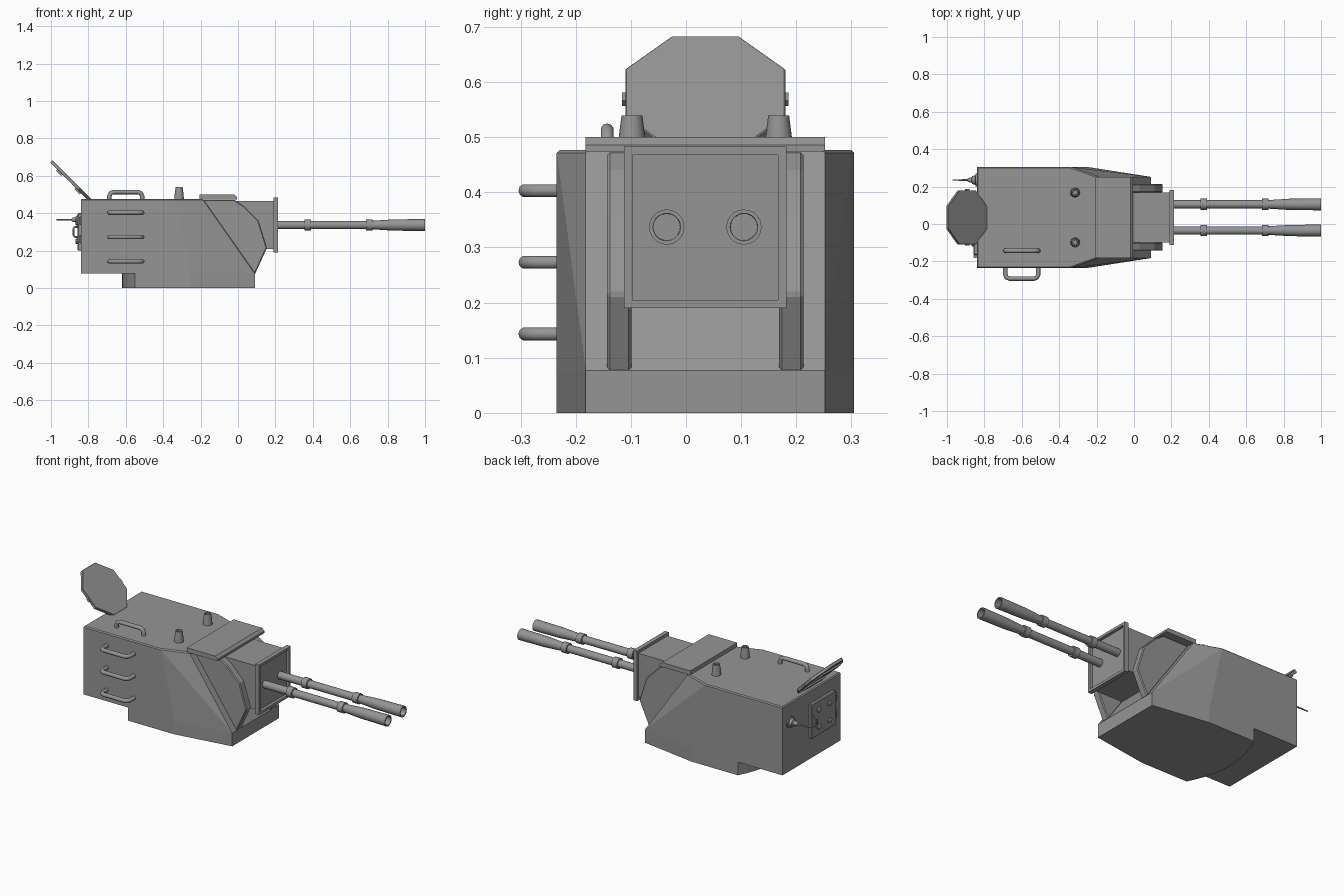
import bpy, bmesh, math
from mathutils import Vector

if "Cube" in bpy.data.objects:
    bpy.data.objects.remove(bpy.data.objects["Cube"])

CY = 0.035  # turret centre line
grey = bpy.data.materials.new("armour grey")
grey.diffuse_color = (0.30, 0.30, 0.30, 1)
grey.use_nodes = True
grey.node_tree.nodes["Principled BSDF"].inputs["Base Color"].default_value = grey.diffuse_color


def finish(name, bm, smooth=False, bevel=0):
    bmesh.ops.recalc_face_normals(bm, faces=bm.faces[:])
    me = bpy.data.meshes.new(name)
    bm.to_mesh(me)
    bm.free()
    ob = bpy.data.objects.new(name, me)
    bpy.context.collection.objects.link(ob)
    me.materials.append(grey)
    if bevel:
        m = ob.modifiers.new("edge", 'BEVEL')
        m.width, m.segments = bevel, 1
    if smooth:
        bpy.ops.object.select_all(action='DESELECT')
        ob.select_set(True)
        bpy.context.view_layer.objects.active = ob
        bpy.ops.object.shade_smooth_by_angle(angle=math.radians(35))
    return ob


def prism(name, pts, offset, bevel=0):
    """Extrude a planar 3D outline along an offset vector."""
    bm = bmesh.new()
    off = Vector(offset)
    a = [bm.verts.new(p) for p in pts]
    b = [bm.verts.new(Vector(p) + off) for p in pts]
    bm.faces.new(a)
    bm.faces.new(b[::-1])
    for i in range(len(a)):
        j = (i + 1) % len(a)
        bm.faces.new((a[i], b[i], b[j], a[j]))
    return finish(name, bm, bevel=bevel)


def box(name, x, y, z, bevel=0):
    pts = [(x[0], y[0], z[0]), (x[1], y[0], z[0]), (x[1], y[1], z[0]), (x[0], y[1], z[0])]
    return prism(name, pts, (0, 0, z[1] - z[0]), bevel)


def lathe(name, origin, profile, axis='X', segs=20):
    """Revolve (distance, radius) pairs around an axis through origin."""
    bm = bmesh.new()
    rings = []
    for d, r in profile:
        ring = []
        for i in range(segs):
            a = math.tau * i / segs
            c, s = r * math.cos(a), r * math.sin(a)
            p = (d, c, s) if axis == 'X' else (c, s, d)
            ring.append(bm.verts.new(Vector(origin) + Vector(p)))
        rings.append(ring)
    for p, q in zip(rings, rings[1:]):
        for i in range(segs):
            j = (i + 1) % segs
            bm.faces.new((p[i], p[j], q[j], q[i]))
    bm.faces.new(rings[0])
    bm.faces.new(rings[-1])
    return finish(name, bm, smooth=True)


def handle(name, base, along, out, r=0.012, c=0.022):
    """Rounded U-shaped grab rail."""
    b, al, o = Vector(base), Vector(along), Vector(out)
    ua, uo = al.normalized(), o.normalized()
    k = c * 0.3
    pts = [b - uo * 0.01, b + o - uo * c, b + o - uo * k + ua * k, b + o + ua * c]
    pts += [p + al - 2 * ua * (p - b).dot(ua) for p in pts[::-1]]
    cu = bpy.data.curves.new(name, 'CURVE')
    cu.dimensions = '3D'
    cu.bevel_depth, cu.bevel_resolution, cu.use_fill_caps = r, 3, True
    sp = cu.splines.new('POLY')
    sp.points.add(len(pts) - 1)
    for q, p in zip(sp.points, pts):
        q.co = (*p, 1)
    ob = bpy.data.objects.new(name, cu)
    bpy.context.collection.objects.link(ob)
    cu.materials.append(grey)
    bpy.ops.object.select_all(action='DESELECT')
    ob.select_set(True)
    bpy.context.view_layer.objects.active = ob
    bpy.ops.object.convert(target='MESH')
    bpy.ops.object.shade_smooth_by_angle(angle=math.radians(50))


# Main armoured body: wedge-nosed convex shell
bm = bmesh.new()
W, N = 0.27, 0.217  # half width of body and of nose
corners = [(-0.84, W, 0.077), (-0.84, W, 0.477), (-0.34, W, 0.477),
           (-0.19, N, 0.477), (0.09, N, 0.077), (-0.25, W, 0.077)]
for x, y, z in corners:
    for s in (-1, 1):
        bm.verts.new((x, CY + s * y, z))
bmesh.ops.convex_hull(bm, input=bm.verts[:])
bmesh.ops.dissolve_limit(bm, angle_limit=0.01, verts=bm.verts[:], edges=bm.edges[:])
top = [e for e in bm.edges if all(v.co.z > 0.4 for v in e.verts)
       and len(e.link_faces) == 2 and e.calc_face_angle() > 0.5 and e.verts[0].co.x < -0.2]
bmesh.ops.bevel(bm, geom=top, offset=0.006, segments=1, affect='EDGES')
finish("body", bm)

# Turret base with a curved rear edge
arc = [(-0.55 - 0.07 * (1 - t * t), CY + W * t, 0) for t in [1 - i / 6 for i in range(13)]]
nose = [(-0.25, CY - W, 0), (0.09, CY - N, 0), (0.09, CY + N, 0), (-0.25, CY + W, 0)]
prism("turret_base", arc + nose, (0, 0, 0.077))

# Cheek plates either side of the guns
cheek = [(-0.19, 0.472), (-0.02, 0.472), (0.03, 0.44), (0.11, 0.36), (0.155, 0.215), (0.09, 0.073)]
for side, y in (("left", CY + 0.134), ("right", CY - 0.178)):
    prism("cheek_" + side, [(x, y, z) for x, z in cheek], (0, 0.044, 0), bevel=0.005)

# Gun housing, roof plate and recessed front shield
box("gun_housing", (-0.15, 0.195), (CY - 0.134, CY + 0.134), (0.21, 0.466))
roof = [(-0.205, 0.474), (-0.205, 0.5), (-0.02, 0.5), (-0.005, 0.486), (-0.005, 0.474)]
prism("roof_plate", [(x, CY - N, z) for x, z in roof], (0, 2 * N, 0))
box("shield_back", (0.19, 0.198), (CY - 0.14, CY + 0.14), (0.195, 0.478))
for s in (-1, 1):
    y = sorted((CY + s * 0.147, CY + s * 0.132))
    box("shield_side", (0.19, 0.215), y, (0.19, 0.483))
for z in (0.19, 0.468):
    box("shield_rail", (0.19, 0.215), (CY - 0.132, CY + 0.132), (z, z + 0.015))

# Twin barrels with collars and hollow flared muzzles
barrel = [(0.19, 0.022), (0.355, 0.022), (0.355, 0.03), (0.39, 0.03), (0.39, 0.022),
          (0.685, 0.022), (0.685, 0.03), (0.72, 0.03), (0.72, 0.023), (0.83, 0.03),
          (1.0, 0.032), (1.0, 0.025), (0.9, 0.024)]
for y in (CY - 0.07, CY + 0.07):
    lathe("barrel", (0, y, 0.337), barrel)

# Roof periscopes
for y in (CY - 0.133, CY + 0.133):
    lathe("periscope", (-0.315, y, 0.47),
          [(0, 0.026), (0.03, 0.024), (0.069, 0.019), (0.069, 0.013), (0.06, 0.012)], 'Z', 16)

# Grab rails on the right side and roof
for z in (0.143, 0.273, 0.403):
    handle("side_handle", (-0.688, CY - W, z), (0.176, 0, 0), (0, -0.057, 0))
handle("roof_handle", (-0.688, -0.143, 0.477), (0.176, 0, 0), (0, 0, 0.036))

# Open octagonal hatch leaning back, with inner ribs and side pins
hinge = Vector((-0.785, CY, 0.477))
up = Vector((-0.208, 0, 0.208)).normalized()
back = Vector((-up.z, 0, up.x))
if back.z > 0:
    back = -back


def on_hatch(u, v, w=0.0):
    return hinge + up * u + Vector((0, v, 0)) + back * w


octagon = [(0, -0.06), (0.085, -0.145), (0.208, -0.145), (0.293, -0.06),
           (0.293, 0.06), (0.208, 0.145), (0.085, 0.145), (0, 0.06)]
prism("hatch", [on_hatch(u, v) for u, v in octagon], back * 0.018, bevel=0.002)
for u in (0.06, 0.2):
    rib = [(u, -0.08), (u + 0.04, -0.08), (u + 0.04, 0.08), (u, 0.08)]
    prism("hatch_rib", [on_hatch(a, v, 0.017) for a, v in rib], back * 0.01)
for v in (-0.151, 0.139):
    pin = [(0.13, v), (0.15, v), (0.15, v + 0.012), (0.13, v + 0.012)]
    prism("hatch_pin", [on_hatch(a, b, 0.003) for a, b in pin], back * 0.014)

# Rear access door with bolts, hinges and handle
box("rear_door", (-0.858, -0.835), (-0.165, 0.06), (0.2, 0.4), bevel=0.004)
for y in (-0.105, -0.005):
    for z in (0.25, 0.35):
        lathe("door_bolt", (-0.857, y, z), [(0, 0.016), (-0.008, 0.016), (-0.012, 0.01)], segs=10)
for z in (0.24, 0.34):
    lathe("door_hinge", (-0.848, -0.172, z), [(0, 0.011), (0.04, 0.011)], 'Z', 10)
handle("door_handle", (-0.857, 0.04, 0.273), (0, 0, 0.054), (-0.022, 0, 0), r=0.005, c=0.01)

# Rear aerial on a stepped mount
lathe("aerial", (-0.835, 0.235, 0.365),
      [(0, 0.034), (-0.012, 0.034), (-0.014, 0.024), (-0.03, 0.022), (-0.034, 0.014),
       (-0.05, 0.011), (-0.056, 0.005), (-0.095, 0.004), (-0.135, 0.003)], segs=14)
